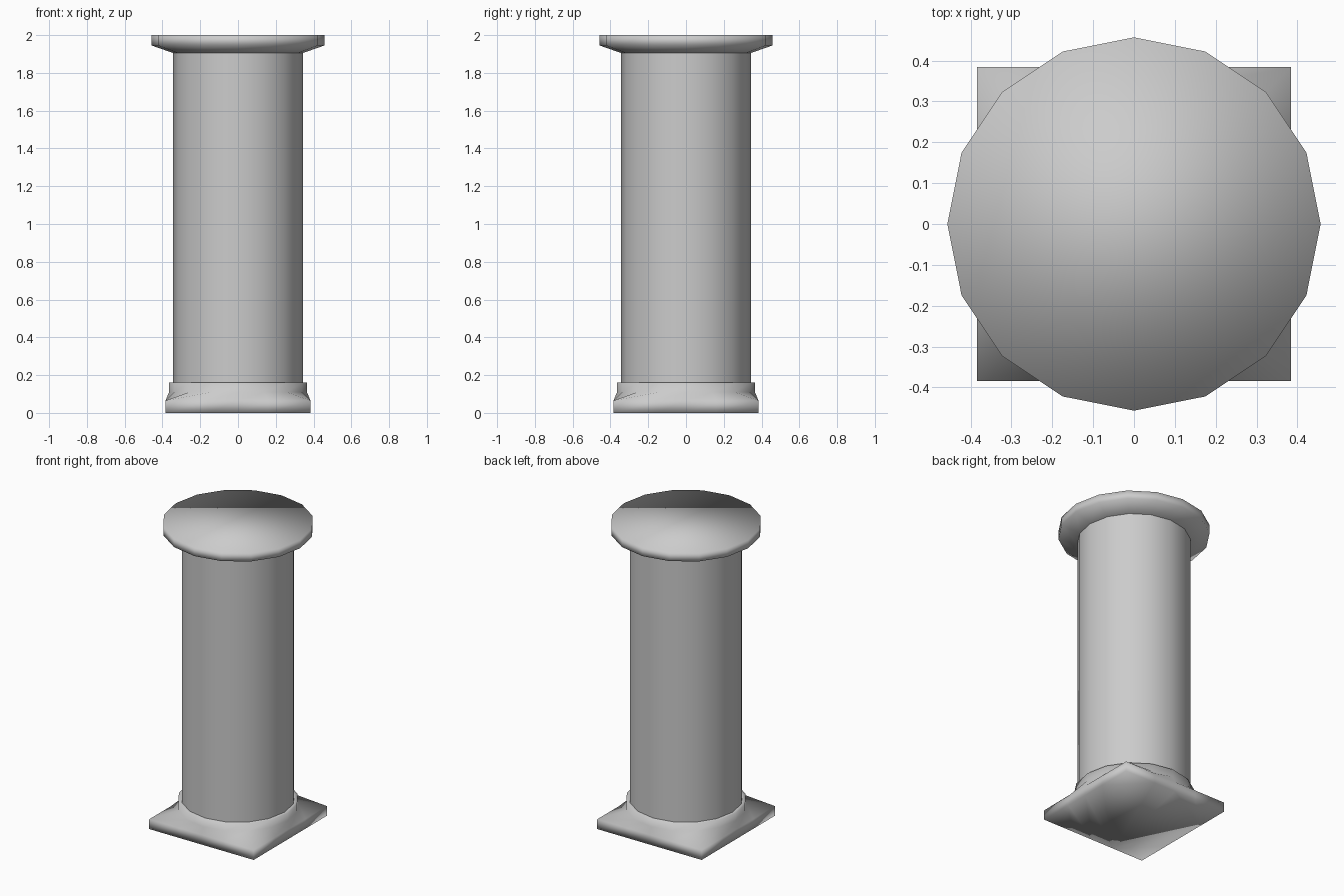
import bpy, bmesh
from math import cos, sin, pi

if "Cube" in bpy.data.objects:
    bpy.data.objects.remove(bpy.data.objects["Cube"])

SIDES = 16


def ring(radius, z, square=False):
    """16 points on a circle, or the same directions projected onto a square."""
    pts = []
    for i in range(SIDES):
        a = 2 * pi * i / SIDES
        r = radius / max(abs(cos(a)), abs(sin(a))) if square else radius
        pts.append((r * cos(a), r * sin(a), z))
    return pts


def loft(name, rings, cap_bottom=False, cap_top=False):
    """Skin a stack of rings, bottom to top, with smooth shading."""
    bm = bmesh.new()
    loops = [[bm.verts.new(p) for p in r] for r in rings]
    for low, high in zip(loops, loops[1:]):
        for i in range(SIDES):
            j = (i + 1) % SIDES
            bm.faces.new((low[i], low[j], high[j], high[i]))
    if cap_bottom:
        bm.faces.new(loops[0][::-1])
    if cap_top:
        bm.faces.new(loops[-1])
    for f in bm.faces:
        f.smooth = True
    mesh = bpy.data.meshes.new(name)
    bm.to_mesh(mesh)
    bm.free()
    obj = bpy.data.objects.new(name, mesh)
    bpy.context.collection.objects.link(obj)
    return obj


# Square plinth blending into a round collar with a small ledge
loft("plinth", [
    ring(0.384, 0.0, True),
    ring(0.384, 0.065, True),
    ring(0.365, 0.11),
    ring(0.365, 0.16),
    ring(0.343, 0.16),
], cap_bottom=True)

# Plain round shaft
loft("shaft", [ring(0.343, 0.16), ring(0.343, 1.905)])

# Flared capital with a flat top
loft("capital", [
    ring(0.343, 1.905),
    ring(0.457, 1.945),
    ring(0.457, 2.0),
], cap_top=True)
